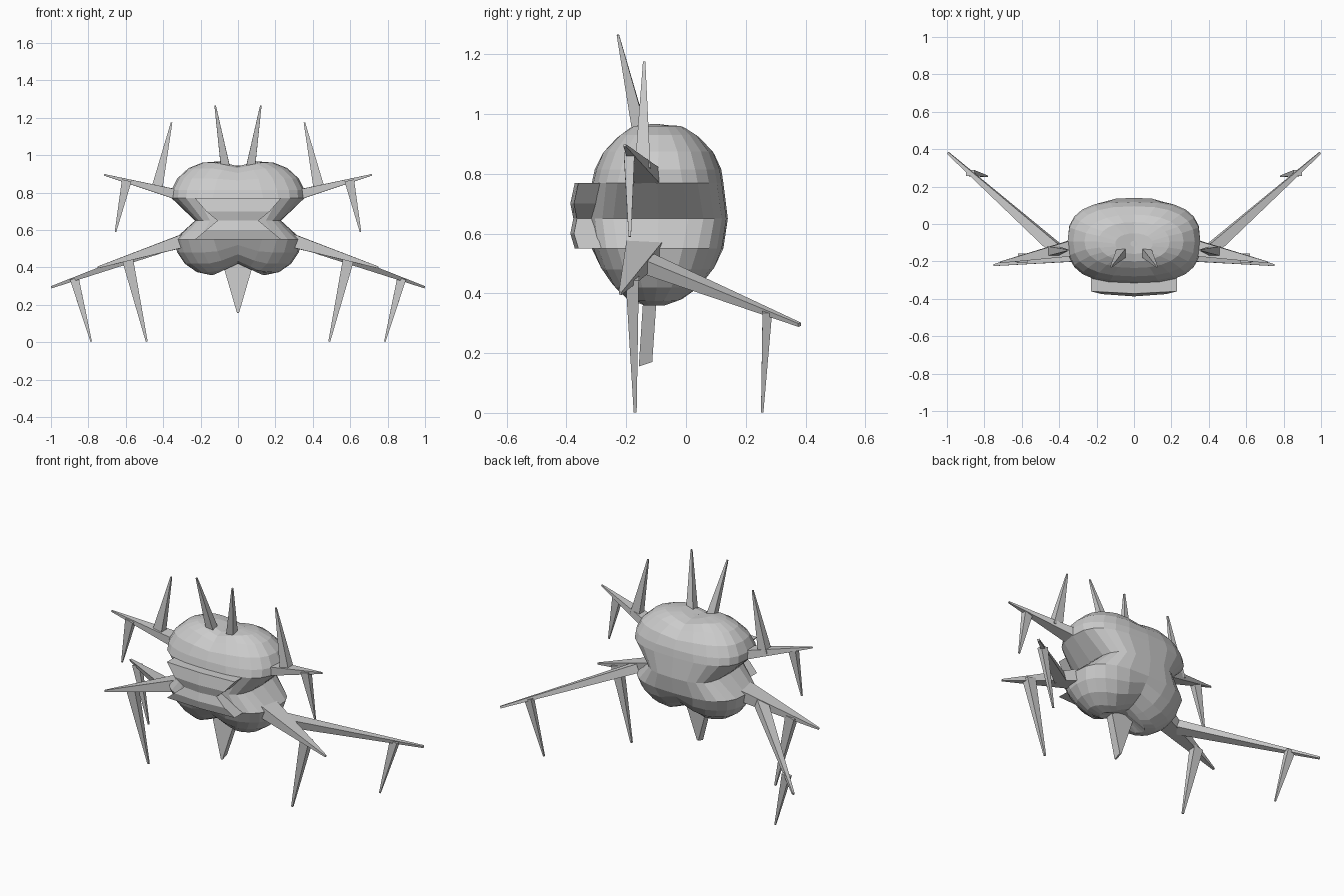
import bpy, bmesh, math
from mathutils import Vector


def make(name, verts, faces, mirror=False):
    me = bpy.data.meshes.new(name)
    me.from_pydata([tuple(v) for v in verts], [], faces)
    bm = bmesh.new()
    bm.from_mesh(me)
    bmesh.ops.recalc_face_normals(bm, faces=bm.faces)
    bm.to_mesh(me)
    bm.free()
    ob = bpy.data.objects.new(name, me)
    bpy.context.collection.objects.link(ob)
    if mirror:
        ob.modifiers.new("mirror", "MIRROR").use_clip = True
    return ob


def loft(name, rings, mirror=False):
    """Skin a stack of equal-length closed rings and cap both ends."""
    n = len(rings[0])
    verts = [p for r in rings for p in r]
    faces = [(i * n + j, i * n + (j + 1) % n, (i + 1) * n + (j + 1) % n, (i + 1) * n + j)
             for i in range(len(rings) - 1) for j in range(n)]
    faces += [tuple(range(n)), tuple(range(len(verts) - n, len(verts)))]
    return make(name, verts, faces, mirror)


def spike(name, a, b, wide, thick, tip=0.006):
    """Mirrored four-sided tapered spike; wide runs along y where possible."""
    a, b = Vector(a), Vector(b)
    d = (b - a).normalized()
    u = Vector((0, 1, 0)) - d * d.y
    u.normalize()
    v = d.cross(u)

    def ring(c, w, t):
        return [c + u * w + v * t, c - u * w + v * t, c - u * w - v * t, c + u * w - v * t]
    return loft(name, [ring(a, wide, thick), ring(b, tip, tip)], True)


# Body shell: z, half width, front y, back y, squareness, centre groove depth
SEG = 24
levels = [
    (0.36, 0.03, -0.12, -0.07, 2.2, -0.06),
    (0.36, 0.15, -0.17, -0.04, 2.2, -0.06),
    (0.375, 0.22, -0.21, 0.00, 2.2, -0.06),
    (0.42, 0.285, -0.255, 0.06, 2.3, -0.05),
    (0.48, 0.325, -0.29, 0.10, 2.5, -0.04),
    (0.55, 0.34, -0.315, 0.125, 2.8, 0),
    (0.65, 0.23, -0.325, 0.14, 3.2, 0),
    (0.77, 0.355, -0.315, 0.125, 2.8, 0),
    (0.815, 0.355, -0.305, 0.118, 2.6, 0),
    (0.875, 0.325, -0.28, 0.095, 2.5, 0.01),
    (0.93, 0.265, -0.235, 0.05, 2.3, 0.025),
    (0.96, 0.19, -0.20, 0.01, 2.2, 0.03),
    (0.975, 0.10, -0.16, -0.05, 2.1, 0.035),
    (0.975, 0.02, -0.12, -0.09, 2.0, 0.035),
]
rings = []
for z, hw, yf, yb, e, groove in levels:
    ring = []
    for i in range(SEG):
        t = 2 * math.pi * i / SEG
        c, s = math.cos(t), math.sin(t)
        x = hw * math.copysign(abs(c) ** (2 / e), c)
        y = (yf + yb) / 2 + (yb - yf) / 2 * math.copysign(abs(s) ** (2 / e), s)
        ring.append((x, y, z - groove * max(0, 1 - abs(x) / 0.13)))
    rings.append(ring)
loft("body", rings)

# Jaws: flared block in front with a shallow mouth notch
jaw = []
for z, w, yf in [(0.55, 0.23, -0.36), (0.60, 0.17, -0.375), (0.65, 0.11, -0.365),
                 (0.70, 0.17, -0.375), (0.77, 0.23, -0.36)]:
    jaw.append([(-w, -0.2, z), (-w, yf, z), (0, yf - 0.012, z), (w, yf, z), (w, -0.2, z)])
loft("jaws", jaw)

# Sting hanging under the body
loft("sting", [[(-0.085, -0.14, 0.43), (0.085, -0.14, 0.43), (0.085, -0.095, 0.43), (-0.085, -0.095, 0.43)],
               [(-0.005, -0.158, 0.155), (0.005, -0.158, 0.155), (0.005, -0.113, 0.17), (-0.005, -0.113, 0.17)]])

# Horns on the crown
spike("horn", (0.068, -0.155, 0.94), (0.122, -0.228, 1.265), 0.024, 0.024, 0.004)

# Upper arms with raised and hanging blades
spike("upper_arm", (0.31, -0.125, 0.785), (0.715, -0.205, 0.895), 0.045, 0.028, 0.004)
spike("upper_arm_raised_blade", (0.435, -0.145, 0.815), (0.355, -0.14, 1.175), 0.026, 0.03, 0.004)
spike("upper_arm_hanging_blade", (0.595, -0.19, 0.865), (0.655, -0.188, 0.59), 0.018, 0.026, 0.004)

# Front legs
spike("front_leg", (0.30, -0.14, 0.54), (0.75, -0.22, 0.40), 0.06, 0.035, 0.005)
spike("front_leg_foot", (0.592, -0.18, 0.45), (0.488, -0.17, 0.003), 0.022, 0.03, 0.005)

# Rear legs
spike("rear_leg", (0.42, -0.13, 0.50), (0.995, 0.38, 0.295), 0.032, 0.026, 0.006)
spike("rear_leg_foot", (0.875, 0.272, 0.34), (0.785, 0.255, 0.003), 0.016, 0.024, 0.004)
